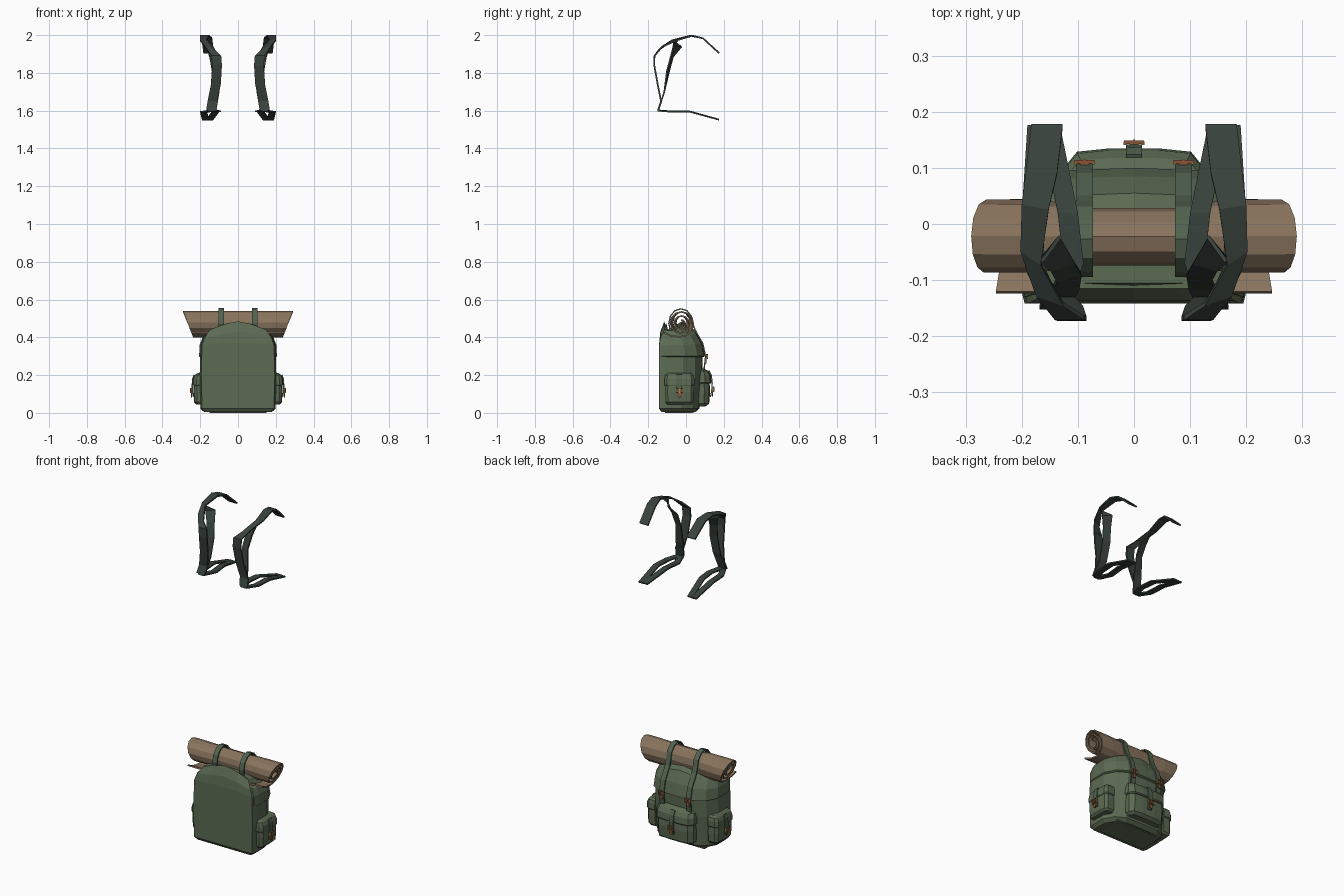
import bpy, bmesh, math
from mathutils import Vector, Matrix

if "Cube" in bpy.data.objects:
    bpy.data.objects.remove(bpy.data.objects["Cube"])


def material(name, r, g, b):
    m = bpy.data.materials.new(name)
    m.diffuse_color = (r, g, b, 1)
    m.use_nodes = True
    m.node_tree.nodes["Principled BSDF"].inputs["Base Color"].default_value = m.diffuse_color
    return m


GREEN = material("canvas green", 0.105, 0.145, 0.085)
WEB = material("webbing green", 0.085, 0.125, 0.08)
DARK = material("dark strap green", 0.04, 0.055, 0.045)
TAN = material("bedroll tan", 0.25, 0.175, 0.112)
COPPER = material("copper leather", 0.25, 0.09, 0.04)
BRASS = material("brass", 0.40, 0.25, 0.07)


def make(name, verts, faces, mat, thick=0, matrix=Matrix()):
    me = bpy.data.meshes.new(name)
    me.from_pydata([matrix @ Vector(v) for v in verts], [], faces)
    bm = bmesh.new()
    bm.from_mesh(me)
    bmesh.ops.recalc_face_normals(bm, faces=bm.faces)
    bm.to_mesh(me)
    bm.free()
    me.materials.append(mat)
    ob = bpy.data.objects.new(name, me)
    bpy.context.collection.objects.link(ob)
    if thick:
        mod = ob.modifiers.new("thickness", 'SOLIDIFY')
        mod.thickness = thick
        mod.offset = 0
    return ob


def loft(name, rings, mat, matrix=Matrix()):
    """Skin closed rings of equal length and cap both ends."""
    n = len(rings[0])
    verts = [p for r in rings for p in r]
    faces = [(k * n + i, k * n + (i + 1) % n, (k + 1) * n + (i + 1) % n, (k + 1) * n + i)
             for k in range(len(rings) - 1) for i in range(n)]
    faces += [tuple(range(n)), tuple((len(rings) - 1) * n + i for i in range(n))]
    return make(name, verts, faces, mat, 0, matrix)


def ribbon(name, pts, sides, mat, thick=0.007, matrix=Matrix()):
    """Flat strap along pts; sides holds the half-width vector at each point."""
    verts = []
    for p, s in zip(pts, sides):
        verts += [Vector(p) - Vector(s), Vector(p) + Vector(s)]
    faces = [(2 * i, 2 * i + 1, 2 * i + 3, 2 * i + 2) for i in range(len(pts) - 1)]
    return make(name, verts, faces, mat, thick, matrix)


def box(name, center, size, mat, matrix=Matrix()):
    c, s = Vector(center), Vector(size) / 2
    rings = [[(c.x + a * s.x, c.y + b * s.y, c.z + k * s.z)
              for a, b in ((-1, -1), (1, -1), (1, 1), (-1, 1))] for k in (-1, 1)]
    return loft(name, rings, mat, matrix)


# --- Main bag: rings of (z, half width, front y, back y, drop towards the sides)
def bag_ring(z, w, yf, yb, drop):
    d = yb - yf
    half = [(0.5 * w, yf), (0.96 * w, yf), (w, yf + 0.15 * d), (w, yf + 0.55 * d),
            (0.83 * w, yf + 0.83 * d), (0.55 * w, yb - 0.004)]
    pts = [(0, yf)] + half + [(0, yb)] + [(-x, y) for x, y in reversed(half)]
    return [(x, y, z - drop * abs(x / 0.2) ** 1.5) for x, y in pts]


bag = [(0.005, 0.18, -0.130, 0.050, 0), (0.022, 0.198, -0.142, 0.070, 0),
       (0.20, 0.203, -0.142, 0.086, 0), (0.30, 0.200, -0.142, 0.088, 0),
       (0.37, 0.198, -0.142, 0.075, 0.01), (0.43, 0.185, -0.136, 0.045, 0.04),
       (0.485, 0.155, -0.115, -0.02, 0.07)]
loft("main_bag", [bag_ring(*r) for r in bag], GREEN)
lid = [(0.295, 0.200, -0.125, 0.090, 0), (0.30, 0.206, -0.130, 0.100, 0),
       (0.37, 0.203, -0.130, 0.085, 0.01), (0.435, 0.188, -0.125, 0.055, 0.04),
       (0.475, 0.150, -0.105, -0.02, 0.07)]
loft("lid", [bag_ring(*r) for r in lid], GREEN)
box("base_seam", (0, -0.035, 0.004), (0.30, 0.15, 0.008), GREEN)


# --- Pockets, modelled facing +y then turned into place
def pocket_ring(z, w, d):
    return [(-w, -0.02, z), (w, -0.02, z), (w, 0.55 * d, z), (0.82 * w, 0.92 * d, z),
            (0.35 * w, d, z), (-0.35 * w, d, z), (-0.82 * w, 0.92 * d, z), (-w, 0.55 * d, z)]


def buckle(part, m):
    """Leather tab, metal frame and prong; local +y points outward."""
    box(part + "_tab", (0, 0.004, -0.012), (0.016, 0.006, 0.05), COPPER, m)
    for s in (-1, 1):
        box(part + "_frame_side", (s * 0.016, 0.007, 0), (0.005, 0.006, 0.024), BRASS, m)
        box(part + "_frame_bar", (0, 0.009, s * 0.011), (0.036, 0.006, 0.005), COPPER, m)
    box(part + "_prong", (0, 0.011, 0), (0.004, 0.005, 0.026), BRASS, m)


def pocket(part, m, w, d, h):
    body = [(0, 0.85, 0.65), (0.07, 0.97, 0.92), (0.4, 1, 1), (0.75, 0.97, 0.92), (0.92, 0.9, 0.7)]
    loft(part, [pocket_ring(z * h, a * w, b * d) for z, a, b in body], GREEN, m)
    flap = [(0.60, 1.0, 1.03), (0.63, 1.05, 1.10), (0.82, 1.04, 1.05), (0.94, 0.98, 0.85), (1, 0.82, 0.5)]
    loft(part + "_flap", [pocket_ring(z * h, a * w, b * d) for z, a, b in flap], GREEN, m)
    strap = [(0, 0.9 * d, 0.95 * h), (0, 1.09 * d, 0.82 * h), (0, 1.16 * d, 0.62 * h),
             (0, 1.12 * d, 0.40 * h), (0, 1.02 * d, 0.25 * h)]
    ribbon(part + "_strap", strap, [(0.014, 0, 0)] * 5, WEB, 0.006, m)
    buckle(part + "_buckle", m @ Matrix.Translation((0, 1.13 * d, 0.45 * h)))


pocket("back_pocket", Matrix.Translation((0, 0.06, 0.035)), 0.118, 0.068, 0.2)
for side, s in (("right", 1), ("left", -1)):
    turn = Matrix.Translation((s * 0.195, -0.035, 0.045)) @ Matrix.Rotation(-s * math.pi / 2, 4, 'Z')
    pocket(side + "_pocket", turn, 0.076, 0.041, 0.165)

# --- Bedroll: spiral sheet with a loose tail and slanted ends
CY, CZ = -0.027, 0.474
spiral = []
STEPS = 30
for i in range(STEPS + 1):
    a = math.radians(-95 + (STEPS - i) * 30)
    r = 0.018 + 0.054 * i / STEPS
    spiral.append((CY + r * math.cos(a), CZ + r * math.sin(a)))
spiral += [(-0.08, 0.408), (-0.122, 0.425)]
stations = [-1, -0.7, -0.42, -0.3, 0, 0.3, 0.42, 0.7, 1]
verts = []
for y, z in spiral:
    end = 0.295 - 0.4 * (0.547 - z)
    for t in stations:
        pinch = 0.78 if abs(t) < 0.4 else 0.9 if abs(t) < 0.5 else 1
        verts.append((t * end, CY + (y - CY) * pinch, z))
n = len(stations)
faces = [(k * n + i, k * n + i + 1, (k + 1) * n + i + 1, (k + 1) * n + i)
         for k in range(len(spiral) - 1) for i in range(n - 1)]
make("bedroll", verts, faces, TAN, 0.008)

# --- Lid straps wrapping the bedroll and running down the back
for side, s in (("right", 1), ("left", -1)):
    x = s * 0.088
    wrap = [(x, CY + 0.064 * math.cos(a), CZ + 0.077 * math.sin(a))
            for a in (math.radians(210 - 30 * k) for k in range(8))]
    down = [(x, 0.048, 0.437), (x, 0.088, 0.37), (x, 0.104, 0.30), (x, 0.098, 0.25), (x, 0.092, 0.20)]
    path = wrap + down
    ribbon(side + "_lid_strap", path, [(0.015, 0, 0)] * len(path), WEB, 0.007)
    buckle(side + "_lid_buckle", Matrix.Translation((x, 0.102, 0.298)))

# --- Floating shoulder straps
upper = [(0.155, 0.175, 1.905), (0.165, 0.09, 1.983), (0.176, 0.03, 1.997), (0.184, -0.06, 1.973),
         (0.150, -0.135, 1.93), (0.115, -0.167, 1.89), (0.111, -0.168, 1.84),
         (0.117, -0.15, 1.74), (0.135, -0.132, 1.65), (0.142, -0.148, 1.603)]
upper_side = [(0.028, 0, 0)] * 2 + [(0.024, 0.004, 0), (0.018, 0.012, 0), (0.024, 0.008, 0.008)] + [(0.026, 0, 0)] * 5
inner = [(0.178, -0.055, 1.97), (0.150, -0.045, 1.94), (0.128, -0.075, 1.885),
         (0.116, -0.095, 1.81), (0.122, -0.115, 1.70), (0.138, -0.145, 1.605)]
inner_side = [(0.015, 0.01, 0), (0.018, -0.022, 0)] + [(0.022, -0.006, 0)] * 2 + [(0.024, 0, 0)] * 2
lower_out = [(0.142, -0.15, 1.6), (0.176, -0.08, 1.594), (0.182, 0.02, 1.594), (0.172, 0.175, 1.552)]
lower_in = [(0.135, -0.15, 1.602), (0.108, -0.07, 1.596), (0.118, 0.02, 1.596), (0.150, 0.175, 1.553)]
for side, s in (("right", 1), ("left", -1)):
    flip = Matrix.Scale(s, 4, (1, 0, 0))
    ribbon(side + "_shoulder_strap", upper, upper_side, DARK, 0.009, flip)
    ribbon(side + "_inner_strap", inner, inner_side, DARK, 0.008, flip)
    ribbon(side + "_lower_strap_outer", lower_out, [(0.018, 0, 0)] * 4, DARK, 0.008, flip)
    ribbon(side + "_lower_strap_inner", lower_in, [(0.018, 0, 0)] * 4, DARK, 0.008, flip)
